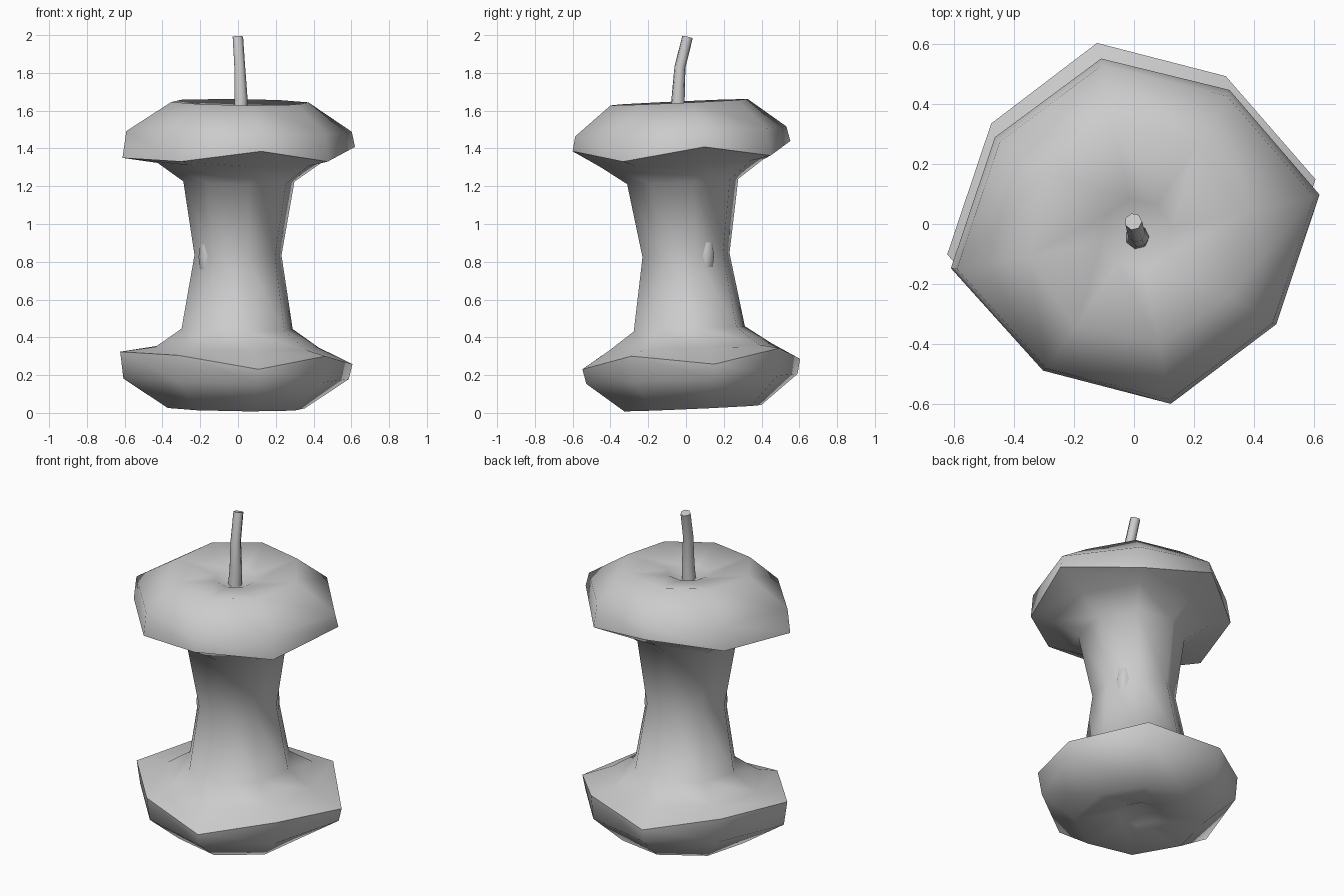
import bpy, bmesh, math
from mathutils import Vector, Matrix

if "Cube" in bpy.data.objects:
    bpy.data.objects.remove(bpy.data.objects["Cube"])

N, MID, PHASE = 8, 0.835, math.radians(11.4)


def lean(p):
    """The whole core leans slightly backward on its base."""
    h = p.z - MID
    return Vector((p.x + 0.012 * h, p.y - 0.045 * h, p.z + 0.045 * p.y - 0.012 * p.x))


def finish(bm, name, angle):
    bmesh.ops.recalc_face_normals(bm, faces=bm.faces)
    me = bpy.data.meshes.new(name)
    bm.to_mesh(me)
    bm.free()
    ob = bpy.data.objects.new(name, me)
    bpy.context.collection.objects.link(ob)
    bpy.ops.object.select_all(action='DESELECT')
    bpy.context.view_layer.objects.active = ob
    ob.select_set(True)
    bpy.ops.object.shade_smooth_by_angle(angle=math.radians(angle))
    return ob


def bridge(bm, a, b):
    for i in range(len(a)):
        j = (i + 1) % len(a)
        bm.faces.new((a[i], a[j], b[j], b[i]))


# Core: half profile from dimple to waist, mirrored about the waist
rim_r = [0.625, 0.565, 0.59, 0.565, 0.63, 0.56, 0.586, 0.563]
rim_h = [0.575, 0.51, 0.577, 0.51, 0.513, 0.513, 0.577, 0.515]
half = [
    ([0.12] * N, [0.765] * N),
    ([0.37] * N, [0.81] * N),
    ([r * 0.97 for r in rim_r], [0.655] * N),
    (rim_r, rim_h),
    ([0.44] * N, [0.487] * N),
    ([0.30] * N, [0.39] * N),
]
profile = ([(r, h, 1) for r, h in half] + [([0.235] * N, [0.0] * N, 1)]
           + [(r, h, -1) for r, h in reversed(half)])
bm = bmesh.new()
rings = []
for rs, hs, s in profile:
    ring = []
    for i in range(N):
        a = PHASE + math.tau * i / N
        ring.append(bm.verts.new(lean(Vector((rs[i] * math.cos(a), rs[i] * math.sin(a), MID + s * hs[i])))))
    rings.append(ring)
for a, b in zip(rings, rings[1:]):
    bridge(bm, a, b)
for ring, s in ((rings[0], 1), (rings[-1], -1)):
    c = bm.verts.new(lean(Vector((0, 0, MID + s * 0.71))))
    for i in range(N):
        bm.faces.new((ring[i], ring[(i + 1) % N], c))
finish(bm, "apple_core", 60)

# Stem: short bent tube
bm = bmesh.new()
stem = [((0.01, -0.045, 1.52), 0.042), ((0.015, -0.042, 1.66), 0.036),
        ((0.008, -0.032, 1.83), 0.030), ((-0.002, 0.008, 1.99), 0.029)]
rings = []
for k, (p, r) in enumerate(stem):
    d = Vector(stem[min(k + 1, 3)][0]) - Vector(stem[max(k - 1, 0)][0])
    q = Vector((0, 0, 1)).rotation_difference(d)
    rings.append([bm.verts.new(Vector(p) + q @ Vector((r * math.cos(t), r * math.sin(t), 0)))
                  for t in (math.tau * i / 7 for i in range(7))])
for a, b in zip(rings, rings[1:]):
    bridge(bm, a, b)
bm.faces.new(rings[0])
bm.faces.new(rings[-1])
finish(bm, "stem", 60)

# Seeds barely poking out of the waist on opposite sides
for k, deg in enumerate((33, 213)):
    a = math.radians(deg)
    bm = bmesh.new()
    bmesh.ops.create_uvsphere(bm, u_segments=6, v_segments=4, radius=1)
    m = (Matrix.Translation((0.198 * math.cos(a), 0.198 * math.sin(a), 0.825))
         @ Matrix.Rotation(a, 4, 'Z') @ Matrix.Diagonal((0.04, 0.05, 0.17, 1)))
    bmesh.ops.transform(bm, matrix=m, verts=bm.verts)
    finish(bm, f"seed_{k + 1}", 60)
